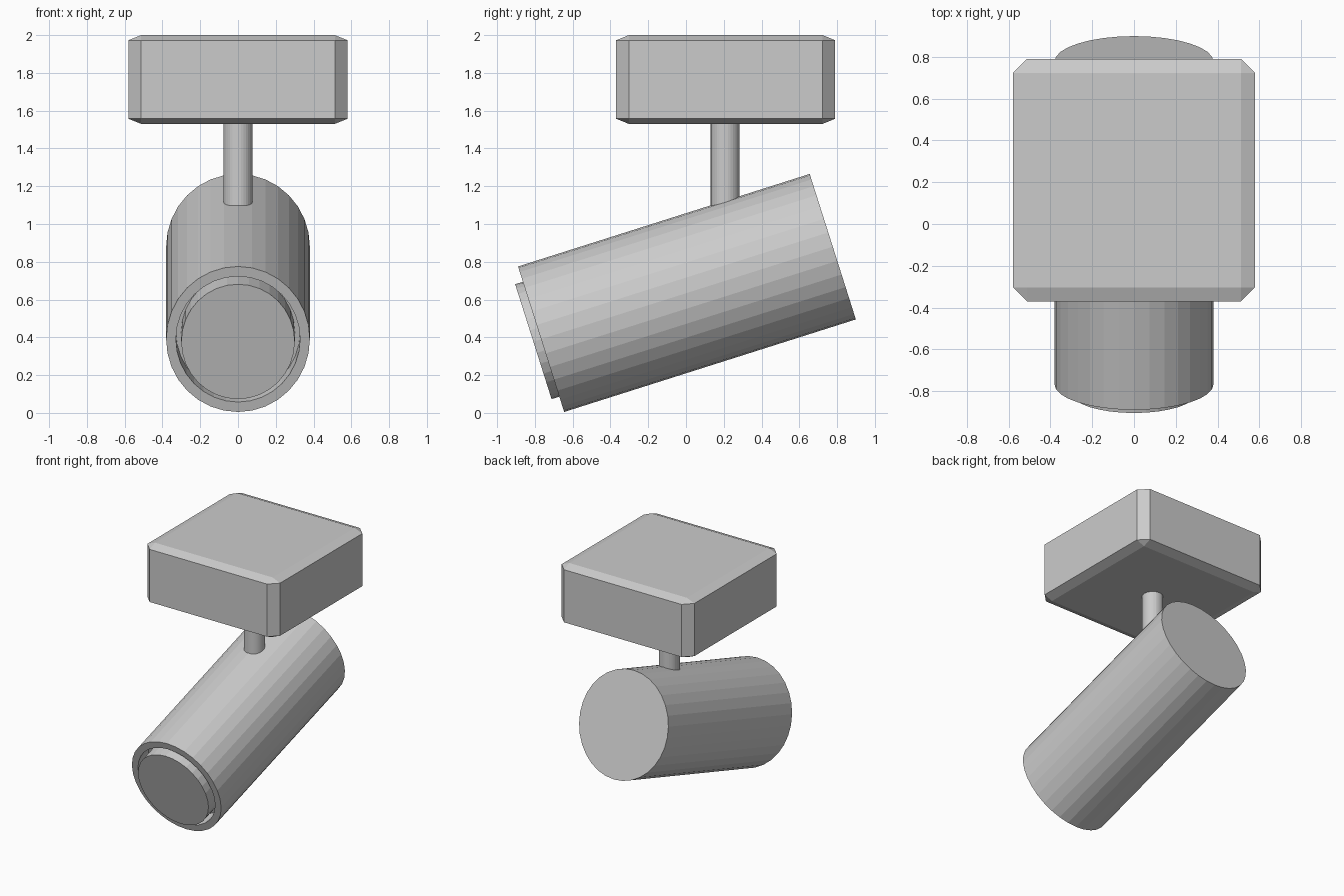
import bpy, bmesh, math
from mathutils import Matrix

if "Cube" in bpy.data.objects:
    bpy.data.objects.remove(bpy.data.objects["Cube"])

SIDES = 32


def finish(name, bm, matrix):
    bmesh.ops.remove_doubles(bm, verts=bm.verts, dist=1e-5)
    bmesh.ops.recalc_face_normals(bm, faces=bm.faces)
    bm.transform(matrix)
    mesh = bpy.data.meshes.new(name)
    bm.to_mesh(mesh)
    bm.free()
    obj = bpy.data.objects.new(name, mesh)
    bpy.context.collection.objects.link(obj)
    return obj


def lathe(name, profile, matrix):
    """Spin a closed (radius, height) profile around local z."""
    bm = bmesh.new()
    rings = []
    for r, h in profile:
        if r == 0:
            rings.append([bm.verts.new((0, 0, h))])
        else:
            rings.append([bm.verts.new((r * math.cos(a), r * math.sin(a), h))
                          for a in (math.tau * i / SIDES for i in range(SIDES))])
    for a, b in zip(rings, rings[1:]):
        if len(a) == 1:
            bm.faces.new(b)
            bm.verts.remove(a[0])
        elif len(b) == 1:
            bm.faces.new(a)
            bm.verts.remove(b[0])
        else:
            for i in range(SIDES):
                j = (i + 1) % SIDES
                bm.faces.new((a[i], a[j], b[j], b[i]))
    return finish(name, bm, matrix)


# Mounting box: bevelled unit cube stretched to size, so the chamfers stretch too
bm = bmesh.new()
bmesh.ops.create_cube(bm, size=1)
bmesh.ops.bevel(bm, geom=bm.edges[:], offset=0.058, segments=1,
                profile=0.5, affect='EDGES')
finish("mounting_box", bm,
       Matrix.Translation((0, 0.21, 1.765)) @ Matrix.Diagonal((1.16, 1.16, 0.47, 1)))

# Stem, running slightly into the lamp body
lathe("stem", [(0, 1.0), (0.076, 1.0), (0.076, 1.54), (0, 1.54)],
      Matrix.Translation((0, 0.207, 0)))

# Tilted lamp frame: local z points out of the lamp's front
tilt = (Matrix.Translation((0, 0.005, 0.635))
        @ Matrix.Rotation(math.radians(107.6), 4, 'X')
        @ Matrix.Diagonal((0.942, 1, 1, 1)))
front = 0.81
recess = front - 0.13

# Lamp body with a recessed front
lathe("lamp_body", [(0, -front), (0.404, -front), (0.404, front),
                    (0.349, front), (0.349, recess), (0, recess)], tilt)

# Lens standing in the recess and slightly proud of the rim
lathe("lens", [(0, recess), (0.319, recess), (0.319, front + 0.043),
               (0, front + 0.043)], tilt)
